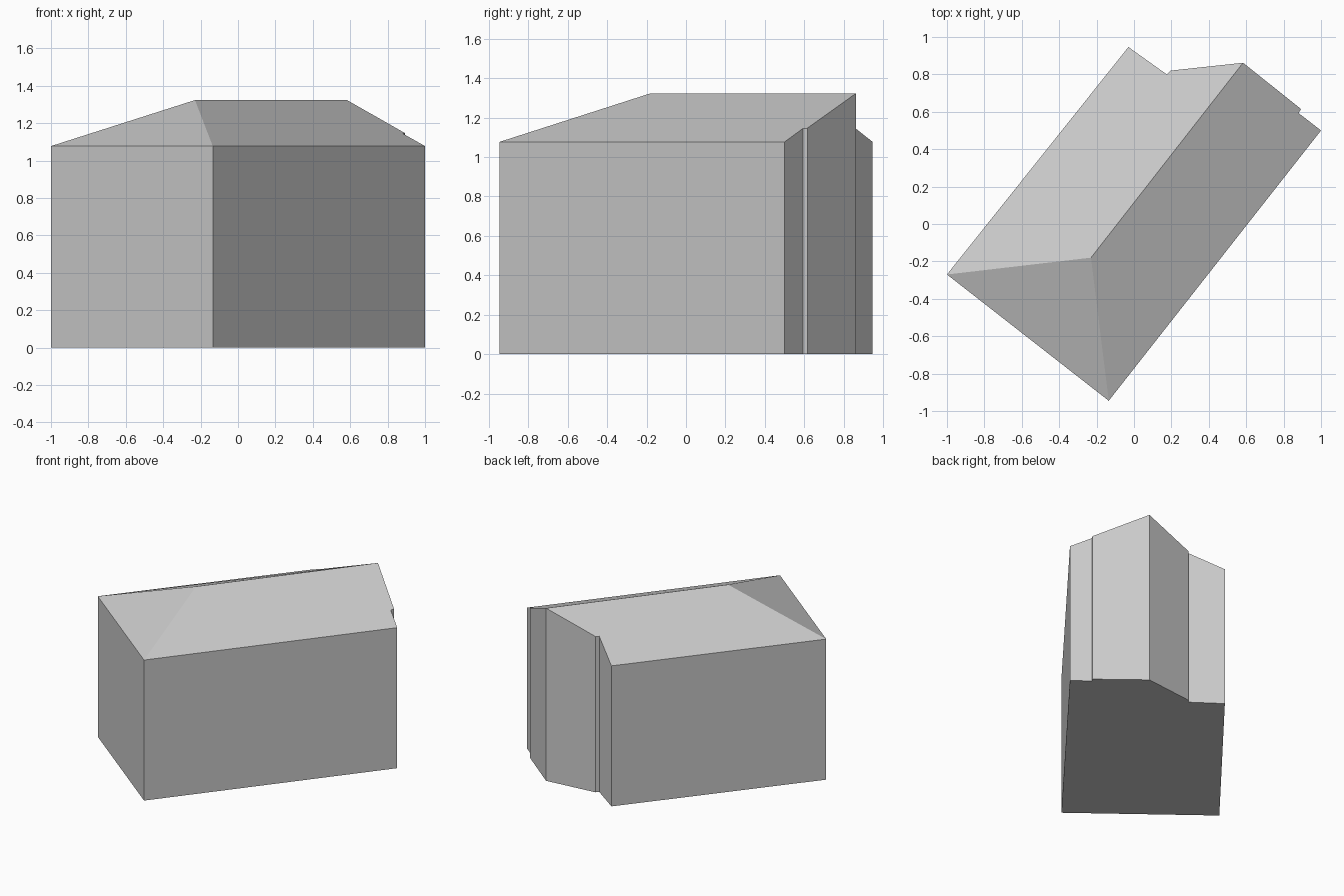
import bpy
import bmesh
from mathutils import Vector

cube = bpy.data.objects.get("Cube")
if cube:
    bpy.data.objects.remove(cube, do_unlink=True)

EAVE, RIDGE = 1.077, 1.323


def material(name, rgb):
    mat = bpy.data.materials.new(name)
    mat.use_nodes = True
    color = (*rgb, 1.0)
    mat.diffuse_color = color
    mat.node_tree.nodes["Principled BSDF"].inputs["Base Color"].default_value = color
    return mat


def make_object(name, faces, mat):
    """Build a flat-faced object from lists of corner positions."""
    bm = bmesh.new()
    for corners in faces:
        bm.faces.new([bm.verts.new(c) for c in corners])
    bmesh.ops.remove_doubles(bm, verts=bm.verts, dist=0.0005)
    bmesh.ops.recalc_face_normals(bm, faces=bm.faces)
    mesh = bpy.data.meshes.new(name)
    bm.to_mesh(mesh)
    bm.free()
    mesh.materials.append(mat)
    obj = bpy.data.objects.new(name, mesh)
    bpy.context.collection.objects.link(obj)
    return obj


# Footprint, counter-clockwise: hip end, long side, stepped back end
hip_left, hip_right = Vector((-1.0, -0.27)), Vector((-0.135, -0.945))
back_right = [Vector(p) for p in ((1.0, 0.5), (0.88, 0.593), (0.893, 0.615))]
gable = Vector((0.583, 0.862))
back_left = [Vector(p) for p in ((0.195, 0.82), (0.175, 0.80), (-0.03, 0.946))]
ridge_start = Vector((-0.23, -0.18))
footprint = [hip_left, hip_right, *back_right, gable, *back_left]


def distance(p, a, b):
    d = (b - a).normalized()
    return abs(d.cross(p - a))


def slope(points, a, b):
    """Lift points onto the roof plane rising from eave a-b to the ridge."""
    result = []
    for p in points:
        if p in (ridge_start, gable):
            z = RIDGE
        else:
            z = EAVE + (RIDGE - EAVE) * distance(p, a, b) / distance(gable, a, b)
        result.append(p.to_3d() + Vector((0, 0, z)))
    return result


# Roof slopes either side of the ridge, and the hipped end
right_slope = slope([hip_right, *back_right, gable, ridge_start], hip_right, back_right[0])
left_slope = slope([ridge_start, gable, *back_left, hip_left], back_left[-1], hip_left)
hip_slope = [left_slope[-1], right_slope[0], left_slope[0]]

# Walls follow the footprint up to the roof edge
top = [left_slope[-1], *right_slope[:-1], *left_slope[2:-1]]
base = [p.to_3d() for p in footprint]
count = len(base)
walls = [[base[i], base[(i + 1) % count], top[(i + 1) % count], top[i]] for i in range(count)]

gray = material("plain gray", (0.6, 0.6, 0.6))
make_object("building", [base[::-1], *walls, right_slope, left_slope, hip_slope], gray)
